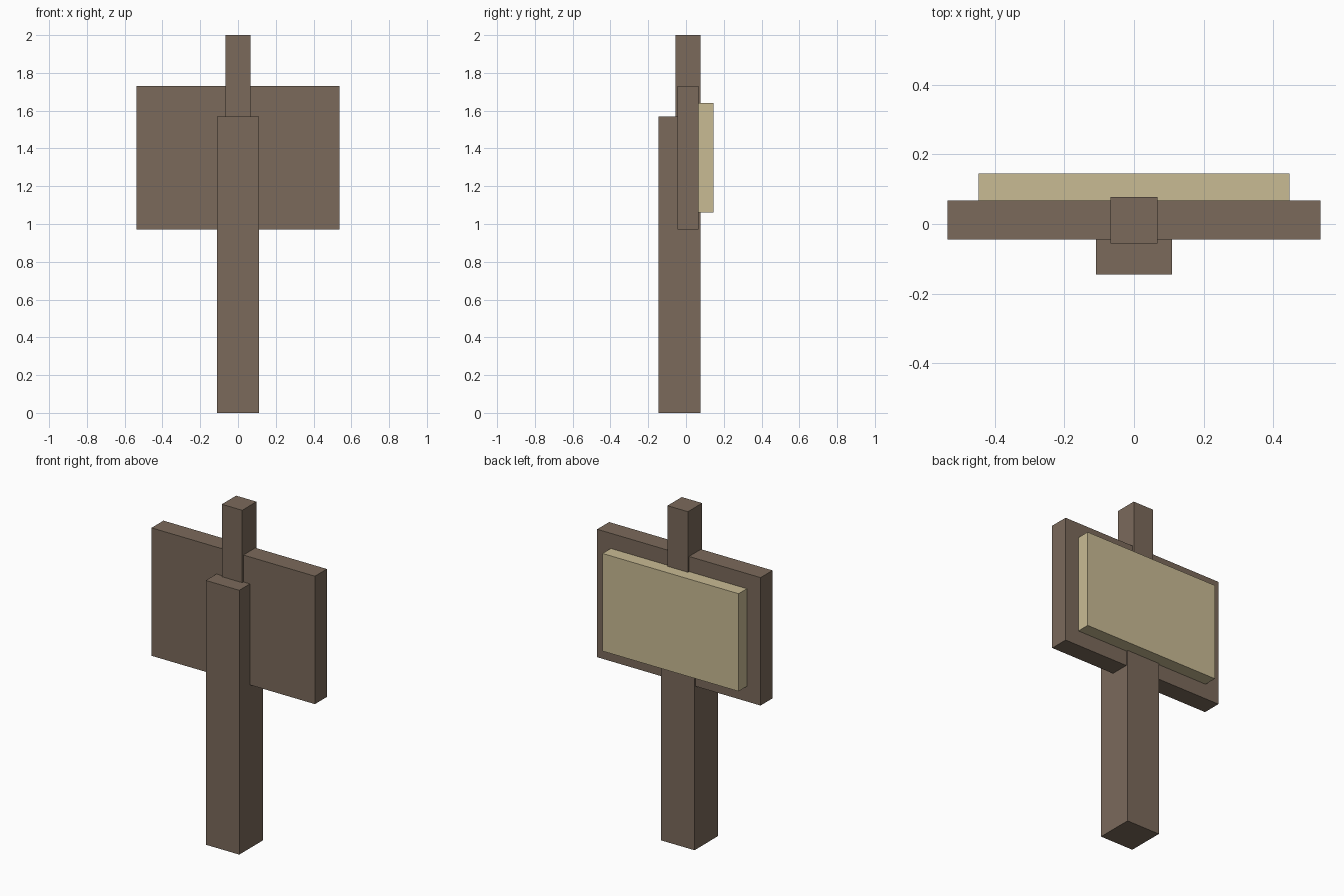
import bpy
import bmesh

default = bpy.data.objects.get("Cube")
if default:
    bpy.data.objects.remove(default, do_unlink=True)


def material(name, rgb):
    mat = bpy.data.materials.new(name)
    mat.use_nodes = True
    colour = (*rgb, 1)
    mat.diffuse_color = colour
    for node in mat.node_tree.nodes:
        if node.type == 'BSDF_PRINCIPLED':
            node.inputs["Base Color"].default_value = colour
    return mat


def box(name, half_width, y_range, z_range, mat):
    """Flat-faced box centred on x, spanning the given y and z ranges."""
    bm = bmesh.new()
    bmesh.ops.create_cube(bm, size=1)
    for v in bm.verts:
        v.co.x *= 2 * half_width
        v.co.y = y_range[v.co.y > 0]
        v.co.z = z_range[v.co.z > 0]
    mesh = bpy.data.meshes.new(name)
    bm.to_mesh(mesh)
    bm.free()
    mesh.materials.append(mat)
    obj = bpy.data.objects.new(name, mesh)
    bpy.context.collection.objects.link(obj)
    return obj


wood = material("brown wood", (0.198, 0.144, 0.105))
paper = material("pale parchment", (0.584, 0.497, 0.296))

# Stepped post: thick lower part with a slim top
box("lower_post", 0.11, (-0.145, 0.077), (0, 1.57), wood)
box("upper_post", 0.067, (-0.056, 0.078), (1.57, 2), wood)

# Board set into the post, with the notice panel on its back
box("sign_board", 0.537, (-0.045, 0.067), (0.97, 1.73), wood)
box("notice_panel", 0.447, (0.067, 0.145), (1.06, 1.64), paper)
